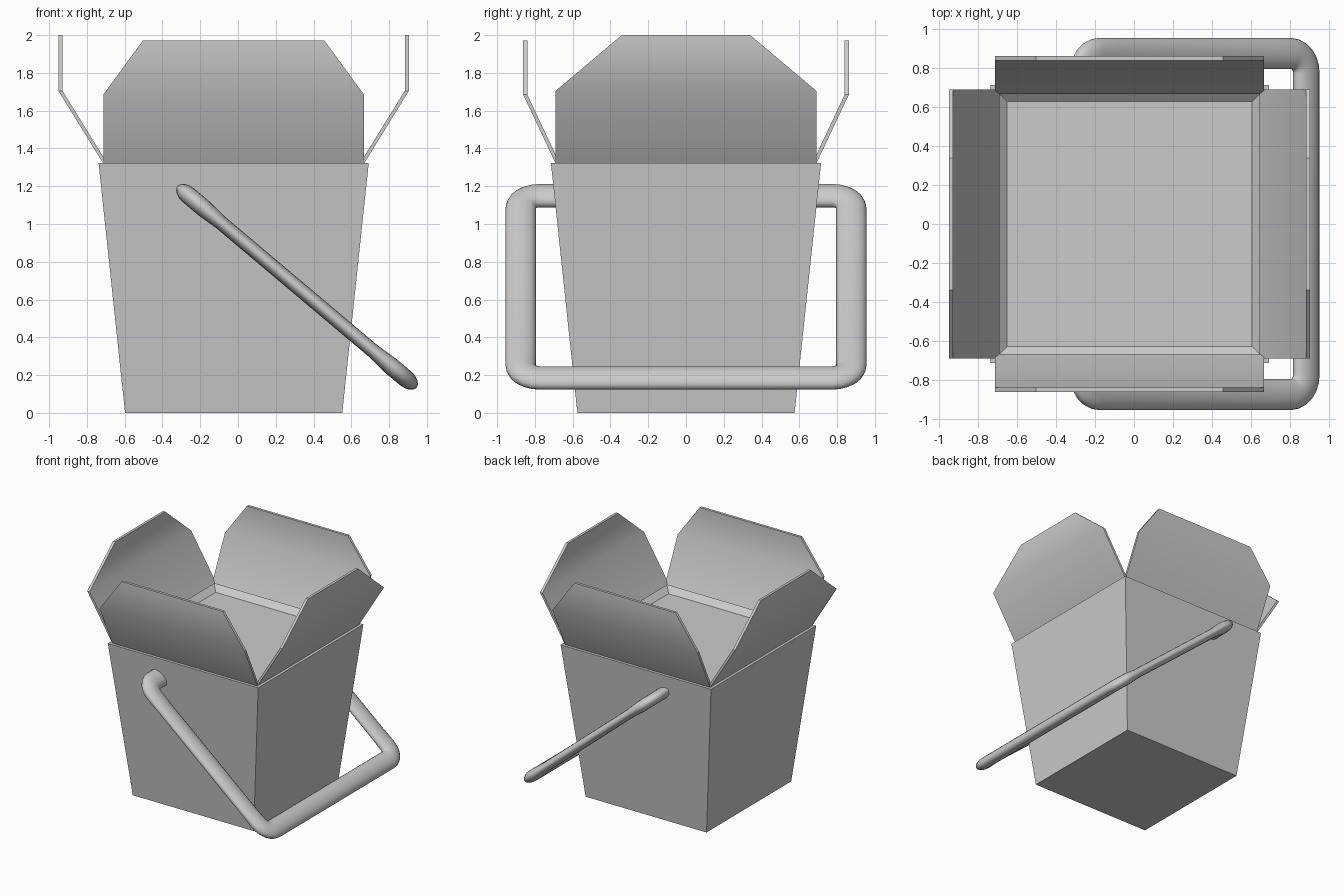
import bpy, bmesh, math
from mathutils import Vector

if "Cube" in bpy.data.objects:
    bpy.data.objects.remove(bpy.data.objects["Cube"])

CX = -0.023  # the carton sits slightly left because the handle hangs right


def finish(bm, name, angle=None):
    bmesh.ops.recalc_face_normals(bm, faces=bm.faces)
    me = bpy.data.meshes.new(name)
    bm.to_mesh(me)
    bm.free()
    ob = bpy.data.objects.new(name, me)
    bpy.context.collection.objects.link(ob)
    if angle:
        bpy.ops.object.select_all(action='DESELECT')
        ob.select_set(True)
        bpy.context.view_layer.objects.active = ob
        bpy.ops.object.shade_smooth_by_angle(angle=math.radians(angle))
    return ob


def loft(rings, name, angle=None):
    """Skin a list of closed rings and cap both ends."""
    bm = bmesh.new()
    vs = [[bm.verts.new(p) for p in r] for r in rings]
    n = len(vs[0])
    for a, b in zip(vs, vs[1:]):
        for i in range(n):
            j = (i + 1) % n
            bm.faces.new((a[i], a[j], b[j], b[i]))
    bm.faces.new(vs[0])
    bm.faces.new(vs[-1])
    return finish(bm, name, angle)


def square(h, z):
    return [(CX + sx * h, sy * h, z) for sx, sy in ((-1, -1), (1, -1), (1, 1), (-1, 1))]


# Tapered carton body with a narrow rim and recessed inner floor
loft([square(0.575, 0), square(0.715, 1.322), square(0.69, 1.322), square(0.63, 1.27)],
     "carton_body")


# Folded top flaps: rows of (outward distance, half width, height)
def flap(name, turn, rows, t=0.022):
    c, s = math.cos(turn), math.sin(turn)
    bm = bmesh.new()
    outer, inner = [], []
    for d, w, z in rows:
        for side, dist in ((outer, d), (inner, d - t)):
            side.append([bm.verts.new((CX + dist * c - y * s, dist * s + y * c, z))
                         for y in (-w, w)])
    for rowset in (outer, inner):
        for a, b in zip(rowset, rowset[1:]):
            bm.faces.new((a[0], a[1], b[1], b[0]))
    for k in (0, 1):
        for i in range(len(rows) - 1):
            bm.faces.new((outer[i][k], outer[i + 1][k], inner[i + 1][k], inner[i][k]))
    for i in (0, -1):
        bm.faces.new((outer[i][0], outer[i][1], inner[i][1], inner[i][0]))
    return finish(bm, name, 35)


SIDE = [(0.69, 0.69, 1.32), (0.928, 0.69, 1.705), (0.928, 0.34, 2.0)]
FRONT = [(0.69, 0.69, 1.32), (0.862, 0.69, 1.685), (0.862, 0.48, 1.972)]
for name, turn, rows in (("right_flap", 0, SIDE), ("back_flap", 90, FRONT),
                         ("left_flap", 180, SIDE), ("front_flap", 270, FRONT)):
    flap(name, math.radians(turn), rows)

# Swinging handle: flattened tube swept along a rounded U in a tilted plane
pivot = Vector((-0.26, 0, 1.15))
arm = Vector((0.885, 0, 0.185)) - pivot
L = arm.length
u_dir = arm.normalized()
y_dir = Vector((0, 1, 0))
n_dir = u_dir.cross(y_dir)
R, Y = 0.10, 0.875


def arc(cu, cy, a0, a1, steps=6):
    out = []
    for i in range(steps + 1):
        a = math.radians(a0 + (a1 - a0) * i / steps)
        out.append((cu + R * math.cos(a), cy + R * math.sin(a), 0.047))
    return out


half = [(0, -0.64, 0.047)] + arc(R, -Y + R, 180, 270)
half += [(R + 0.12, -Y, 0.038), (L - R - 0.12, -Y, 0.038)]
half += arc(L - R, -Y + R, -90, 0)
path = half + [(u, -y, h) for u, y, h in reversed(half)]
rings = []
for i, (u, y, h) in enumerate(path):
    p, q = path[max(i - 1, 0)], path[min(i + 1, len(path) - 1)]
    tan = (u_dir * (q[0] - p[0]) + y_dir * (q[1] - p[1])).normalized()
    across = tan.cross(n_dir)
    centre = pivot + u_dir * u + y_dir * y
    rings.append([centre + across * 0.08 * math.cos(k * math.tau / 16)
                  + n_dir * h * math.sin(k * math.tau / 16) for k in range(16)])
loft(rings, "handle", 50)
